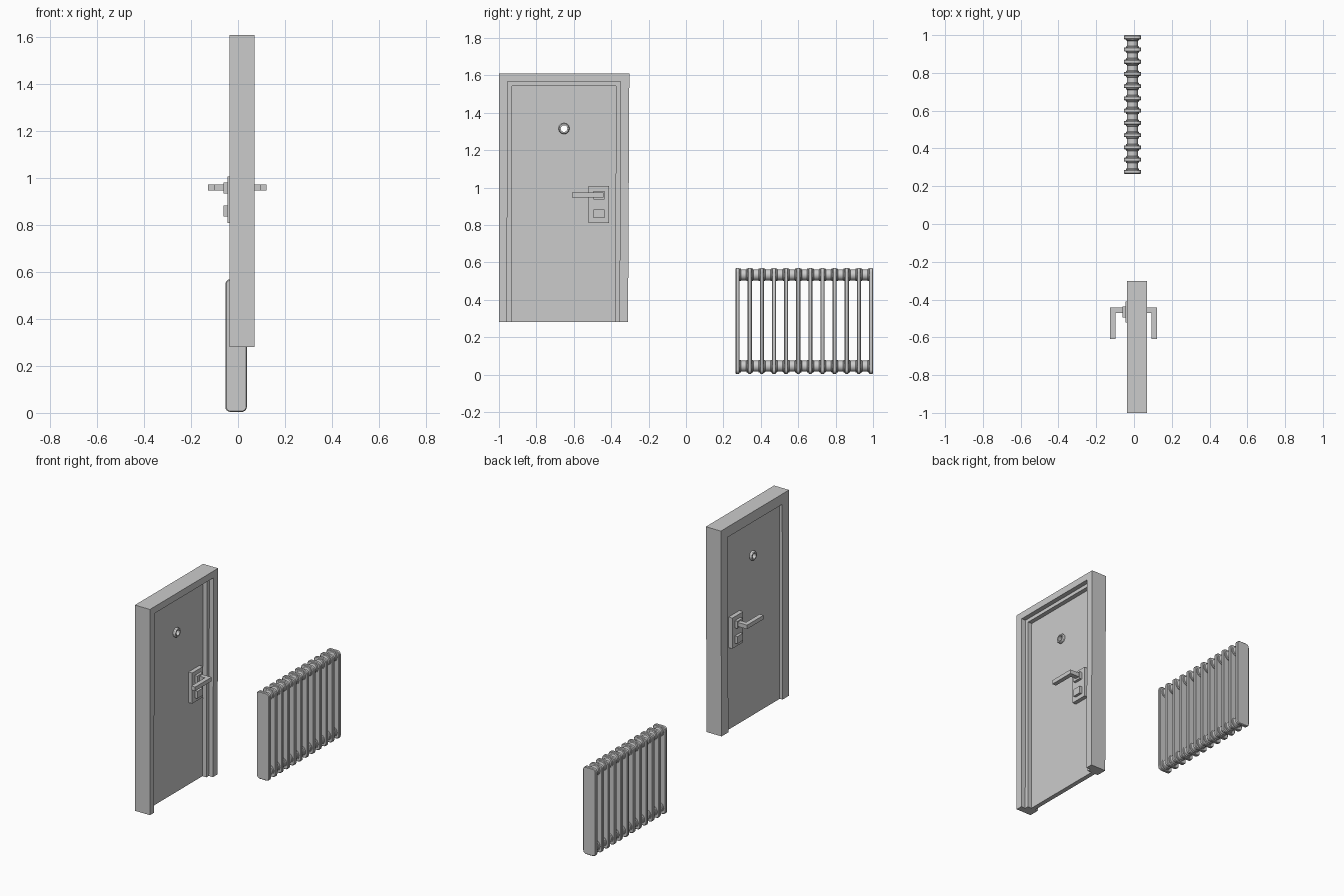
import bpy, bmesh, math
from mathutils import Vector

if "Cube" in bpy.data.objects:
    bpy.data.objects.remove(bpy.data.objects["Cube"])


def make(name, verts, faces):
    me = bpy.data.meshes.new(name)
    bm = bmesh.new()
    vs = [bm.verts.new(v) for v in verts]
    for f in faces:
        bm.faces.new([vs[i] for i in f])
    bmesh.ops.recalc_face_normals(bm, faces=bm.faces)
    bm.to_mesh(me)
    bm.free()
    ob = bpy.data.objects.new(name, me)
    bpy.context.collection.objects.link(ob)
    return ob


def loft(name, rings, caps=True, loop=False):
    """Skin a row of equal-length closed rings."""
    n, m = len(rings[0]), len(rings)
    faces = []
    for k in range(m if loop else m - 1):
        a, b = k * n, ((k + 1) % m) * n
        faces += [(a + i, a + (i + 1) % n, b + (i + 1) % n, b + i) for i in range(n)]
    if caps and not loop:
        faces += [tuple(range(n)), tuple(range((m - 1) * n, m * n))]
    return make(name, [v for r in rings for v in r], faces)


def box(name, x0, x1, y0, y1, z0, z1):
    return loft(name, [[(x, y0, z0), (x, y1, z0), (x, y1, z1), (x, y0, z1)] for x in (x0, x1)])


# Door frame: stepped section swept up, across and down
LEFT, RIGHT, BOTTOM, TOP = -1.0, -0.303, 0.28, 1.61
section = [(0, -0.037), (0.07, -0.037), (0.07, 0.04), (0.046, 0.04), (0.046, 0.07), (0, 0.07)]
loft("door_frame", [
    [(x, LEFT + d - (0.003 if d else 0), BOTTOM) for d, x in section],
    [(x, LEFT + d, TOP - d * 0.95) for d, x in section],
    [(x, RIGHT - d, TOP - d * 0.95) for d, x in section],
    [(x, RIGHT - d - 0.007, BOTTOM) for d, x in section]])

# Door leaf with a through hole for the spyhole
leaf = box("door_leaf", -0.017, 0.012, -0.935, -0.37, BOTTOM, 1.547)
SY, SZ, SIDES = -0.652, 1.315, 12


def circle_x(x, r):
    return [(x, SY + r * math.cos(2 * math.pi * i / SIDES), SZ + r * math.sin(2 * math.pi * i / SIDES))
            for i in range(SIDES)]


cutter = loft("hole_cutter", [circle_x(-0.1, 0.022), circle_x(0.1, 0.022)])
cutter.hide_render = True
mod = leaf.modifiers.new("hole", 'BOOLEAN')
mod.operation, mod.object, mod.solver = 'DIFFERENCE', cutter, 'EXACT'
bpy.context.view_layer.objects.active = leaf
bpy.ops.object.modifier_apply(modifier="hole")
bpy.data.objects.remove(cutter)

loft("spyhole_ring", [circle_x(-0.033, 0.018), circle_x(-0.033, 0.026), circle_x(-0.027, 0.03),
                      circle_x(0.022, 0.03), circle_x(0.028, 0.026), circle_x(0.028, 0.018)], loop=True)

# Lock hardware, mirrored to both faces of the leaf
MID = -0.003
for s, side in ((-1, "back"), (1, "front")):
    def part(name, d0, d1, *yz):
        a, b = sorted((MID + s * d0, MID + s * d1))
        return box(f"{name}_{side}", a, b, *yz)
    part("lock_plate", 0.012, 0.041, -0.522, -0.411, 0.81, 1.008)
    part("handle_rose", 0.041, 0.058, -0.494, -0.437, 0.935, 0.982)
    part("lock_block", 0.041, 0.058, -0.494, -0.437, 0.836, 0.883)

    # L-shaped lever
    outline = [(0.058, -0.442), (0.124, -0.442), (0.124, -0.61), (0.096, -0.61), (0.096, -0.472), (0.058, -0.472)]
    loft(f"lever_{side}", [[(MID + s * d, y, z) for d, y in outline] for z in (0.947, 0.973)])

# Radiator
CX, CZ = -0.008, 0.287
HX, HZ = 0.046, 0.283


def rounded(y, inset, r=0.022, seg=4):
    hx, hz, r = HX - inset, HZ - inset, r - inset
    pts = []
    for q, (sx, sz) in enumerate(((1, 1), (-1, 1), (-1, -1), (1, -1))):
        for i in range(seg + 1):
            a = (q + i / seg) * math.pi / 2
            pts.append((CX + sx * (hx - r) + r * math.cos(a), y, CZ + sz * (hz - r) + r * math.sin(a)))
    return pts


def circle_y(y, r, z, n=20):
    return [(CX + r * math.cos(2 * math.pi * i / n), y, z + r * math.sin(2 * math.pi * i / n)) for i in range(n)]


def smooth(ob):
    bpy.ops.object.select_all(action='DESELECT')
    ob.select_set(True)
    bpy.context.view_layer.objects.active = ob
    bpy.ops.object.shade_smooth_by_angle(angle=math.radians(35))


FINS, Y0, Y1, T = 12, 0.276, 0.989, 0.011
STEP = (Y1 - Y0) / (FINS - 1)
for k in range(FINS):
    y = Y0 + k * STEP
    smooth(loft(f"radiator_fin_{k + 1}", [rounded(y - T, 0.004), rounded(y - T + 0.004, 0),
                                          rounded(y + T - 0.004, 0), rounded(y + T, 0.004)]))

# Connecting pipes with a raised collar beside each fin
for name, z in (("top", 0.533), ("bottom", 0.045)):
    rings = []
    for k in range(FINS):
        y = Y0 + k * STEP
        if k:
            rings += [circle_y(y - 0.019, 0.029, z), circle_y(y - 0.016, 0.034, z)]
        else:
            rings.append(circle_y(y, 0.034, z))
        if k < FINS - 1:
            rings += [circle_y(y + 0.016, 0.034, z), circle_y(y + 0.019, 0.029, z)]
        else:
            rings.append(circle_y(y, 0.034, z))
    smooth(loft(f"radiator_pipe_{name}", rings))
